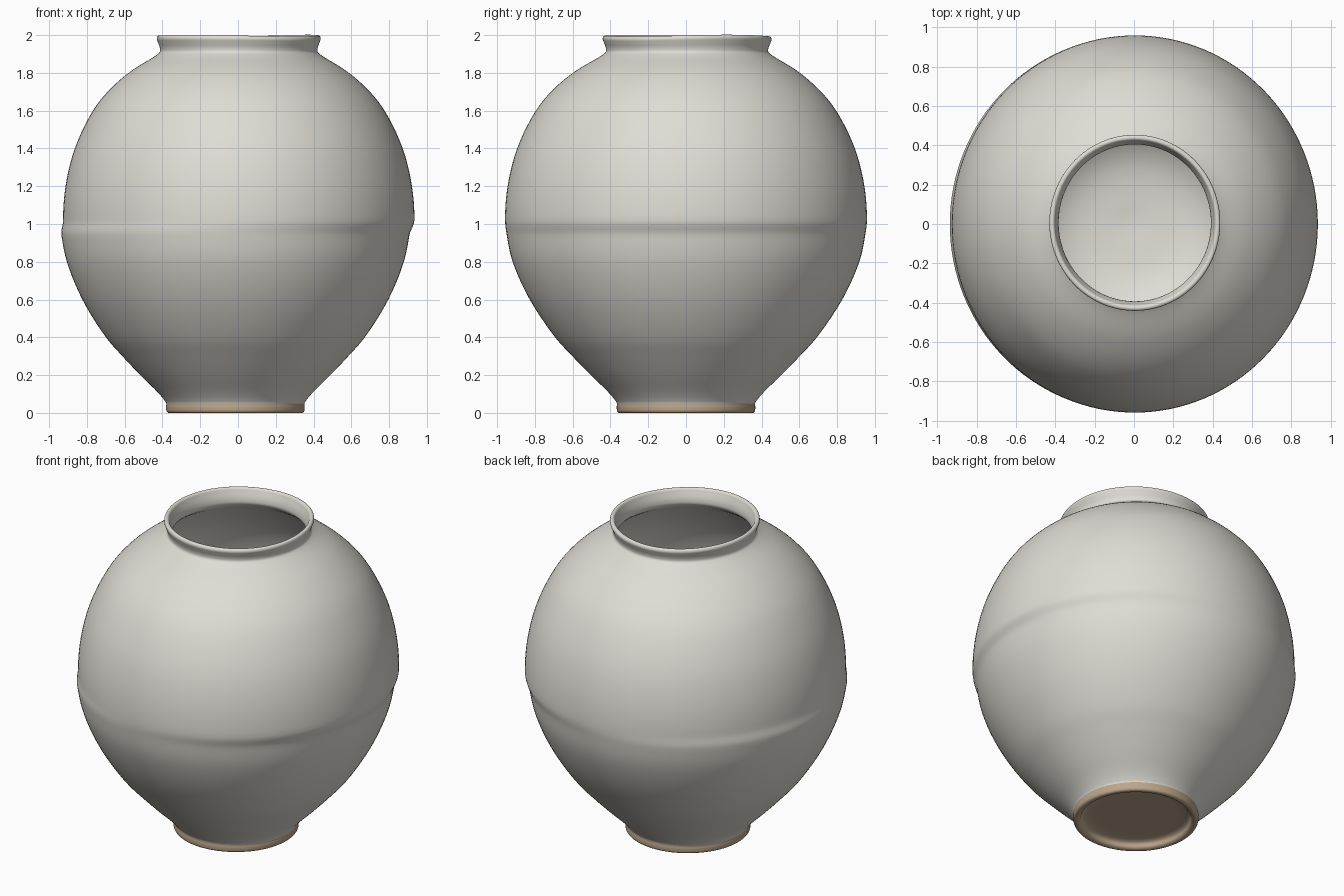
import bpy
import bmesh
from math import sin, cos, tau
from mathutils import Vector

cube = bpy.data.objects.get("Cube")
if cube:
    bpy.data.objects.remove(cube, do_unlink=True)

SIDES = 128
FOOT_TOP = 0.05


def make_material(name, colour):
    mat = bpy.data.materials.new(name)
    mat.use_nodes = True
    mat.diffuse_color = colour
    bsdf = mat.node_tree.nodes["Principled BSDF"]
    bsdf.inputs["Base Color"].default_value = colour
    bsdf.inputs["Roughness"].default_value = 0.5
    return mat


def spline(points, steps):
    """Centripetal curve through the points, without overshoot."""
    pts = [Vector(p) for p in points]
    pts = [2 * pts[0] - pts[1]] + pts + [2 * pts[-1] - pts[-2]]
    out = []
    for a, b, c, d in zip(pts, pts[1:], pts[2:], pts[3:]):
        t1 = (b - a).length ** 0.5
        t2 = t1 + (c - b).length ** 0.5
        t3 = t2 + (d - c).length ** 0.5
        for i in range(steps):
            t = t1 + (t2 - t1) * i / steps
            ab = a.lerp(b, t / t1)
            bc = b.lerp(c, (t - t1) / (t2 - t1))
            cd = c.lerp(d, (t - t2) / (t3 - t2))
            abc = ab.lerp(bc, t / t2)
            bcd = bc.lerp(cd, (t - t1) / (t3 - t1))
            out.append(abc.lerp(bcd, (t - t1) / (t2 - t1)))
    return out + [pts[-2]]


def ramp(z, low, high):
    t = min(max((z - low) / (high - low), 0), 1)
    return t * t * (3 - 2 * t)


def place(r, z, angle):
    """Hand-thrown wobble: two bowls joined slightly off centre, oval, uneven lip."""
    seam = ramp(z, 0.94, 1.02)
    stretch = 1 + 0.03 * ramp(z, 0.05, 0.9)
    x = r * cos(angle) - 0.014 + 0.018 * seam
    y = r * stretch * sin(angle) + 0.006 * ramp(z, 1.7, 1.95)
    lip = 0.005 * ramp(z, 1.88, 2.0)
    wave = 0.6 * sin(2 * angle + 0.6) + 0.4 * sin(3 * angle)
    return x, y, z + lip * (wave - 1)


# Profile sections as (radius, height)
foot = [(0, 0.045), (0.15, 0.045), (0.29, 0.042), (0.315, 0.03), (0.325, 0.008),
        (0.338, 0), (0.355, 0), (0.364, 0.008), (0.367, 0.03), (0.366, FOOT_TOP)]
lower_bowl = [(0.378, 0.07), (0.412, 0.11), (0.503, 0.2), (0.598, 0.3), (0.685, 0.4),
              (0.81, 0.6), (0.892, 0.8), (0.921, 0.94)]
upper_bowl = [(0.93, 1.02), (0.917, 1.2), (0.868, 1.4), (0.772, 1.6), (0.685, 1.71),
              (0.57, 1.81), (0.435, 1.895)]
lip_outside = [(0.418, 1.912), (0.418, 1.935), (0.428, 1.965), (0.434, 1.985), (0.43, 1.998)]
lip_inside = [(0.42, 2.002), (0.41, 1.998), (0.402, 1.98), (0.388, 1.93), (0.392, 1.895)]
inside = [(0.53, 1.79), (0.73, 1.6), (0.828, 1.4), (0.885, 1.1), (0.87, 0.9),
          (0.77, 0.6), (0.57, 0.33), (0.34, 0.14), (0, 0.09)]
profile = spline(foot + lower_bowl + upper_bowl + lip_outside + lip_inside + inside, 5)

# Jar: the profile spun into one wobbly hollow shell
bm = bmesh.new()
rings = [[bm.verts.new(place(max(p.x, 0), p.y, tau * i / SIDES)) for i in range(SIDES)]
         for p in profile]
outside_count = 5 * (len(foot) - 1)
for k, (low, high) in enumerate(zip(rings, rings[1:])):
    for i in range(SIDES):
        j = (i + 1) % SIDES
        face = bm.faces.new((low[i], low[j], high[j], high[i]))
        face.material_index = 1 if k < outside_count else 0
        face.smooth = True
bmesh.ops.remove_doubles(bm, verts=rings[0] + rings[-1], dist=0.0005)
bmesh.ops.recalc_face_normals(bm, faces=bm.faces)

mesh = bpy.data.meshes.new("jar")
bm.to_mesh(mesh)
bm.free()
mesh.materials.append(make_material("milky white glaze", (0.74, 0.72, 0.66, 1)))
mesh.materials.append(make_material("bare tan clay", (0.50, 0.38, 0.26, 1)))
jar = bpy.data.objects.new("jar", mesh)
bpy.context.collection.objects.link(jar)
